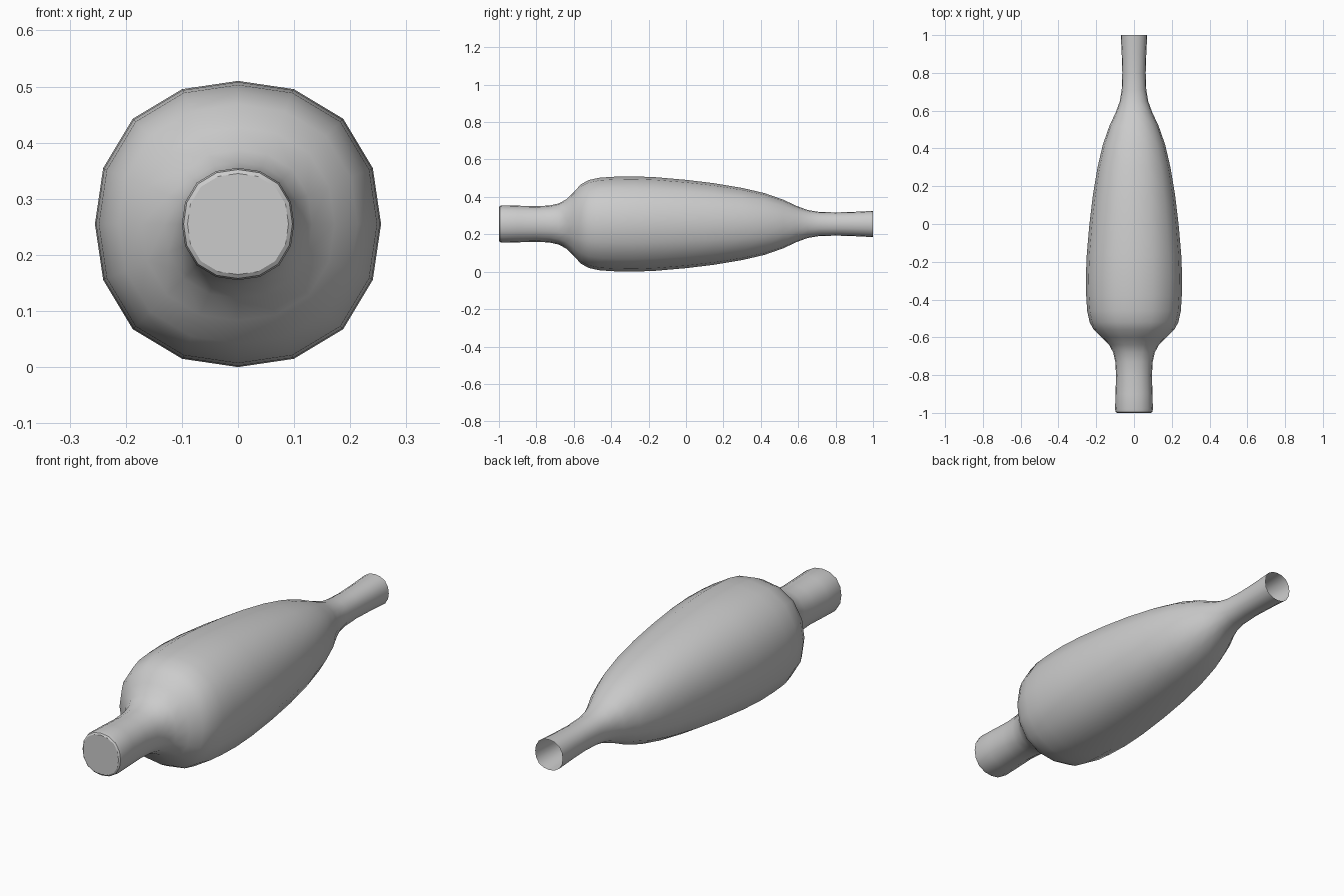
import bpy, bmesh, math

cube = bpy.data.objects.get("Cube")
if cube:
    bpy.data.objects.remove(cube, do_unlink=True)

SIDES = 16
CENTRE_Z = 0.255

# Profile from the closed front neck to the open tail: (y, radius)
PROFILE = [
    (-1.0, 0.090), (-0.995, 0.097), (-0.98, 0.100), (-0.90, 0.098),
    (-0.80, 0.095), (-0.73, 0.099), (-0.68, 0.110), (-0.64, 0.132),
    (-0.60, 0.172), (-0.56, 0.213), (-0.52, 0.235), (-0.46, 0.248),
    (-0.38, 0.253), (-0.28, 0.255), (-0.16, 0.250), (0.0, 0.236),
    (0.15, 0.218), (0.30, 0.193), (0.42, 0.165), (0.52, 0.130),
    (0.59, 0.097), (0.65, 0.075), (0.71, 0.065), (0.80, 0.062),
    (0.90, 0.065), (1.0, 0.070),
]

# Plain grey
grey = bpy.data.materials.new("plain grey")
grey.use_nodes = True
grey.diffuse_color = (0.6, 0.6, 0.6, 1)
grey.node_tree.nodes["Principled BSDF"].inputs["Base Color"].default_value = (0.6, 0.6, 0.6, 1)


def ring(bm, y, radius):
    """One slightly squared cross-section around the y axis."""
    verts = []
    for i in range(SIDES):
        a = 2 * math.pi * i / SIDES
        r = radius * (1 + 0.02 * (1 - math.cos(4 * a)))
        verts.append(bm.verts.new((r * math.cos(a), y, CENTRE_Z + r * math.sin(a))))
    return verts


# Bulb shell: rings bridged along the profile, capped at the front only
bm = bmesh.new()
rings = [ring(bm, y, r) for y, r in PROFILE]
for a, b in zip(rings, rings[1:]):
    for i in range(SIDES):
        j = (i + 1) % SIDES
        bm.faces.new((a[i], b[i], b[j], a[j]))
bm.faces.new(rings[0])
bm.normal_update()

mesh = bpy.data.meshes.new("bulb_body")
bm.to_mesh(mesh)
bm.free()
mesh.materials.append(grey)
body = bpy.data.objects.new("bulb_body", mesh)
bpy.context.collection.objects.link(body)

# Smooth shading with a crisp front cap
bpy.ops.object.select_all(action="DESELECT")
body.select_set(True)
bpy.context.view_layer.objects.active = body
bpy.ops.object.shade_smooth_by_angle(angle=math.radians(35))
